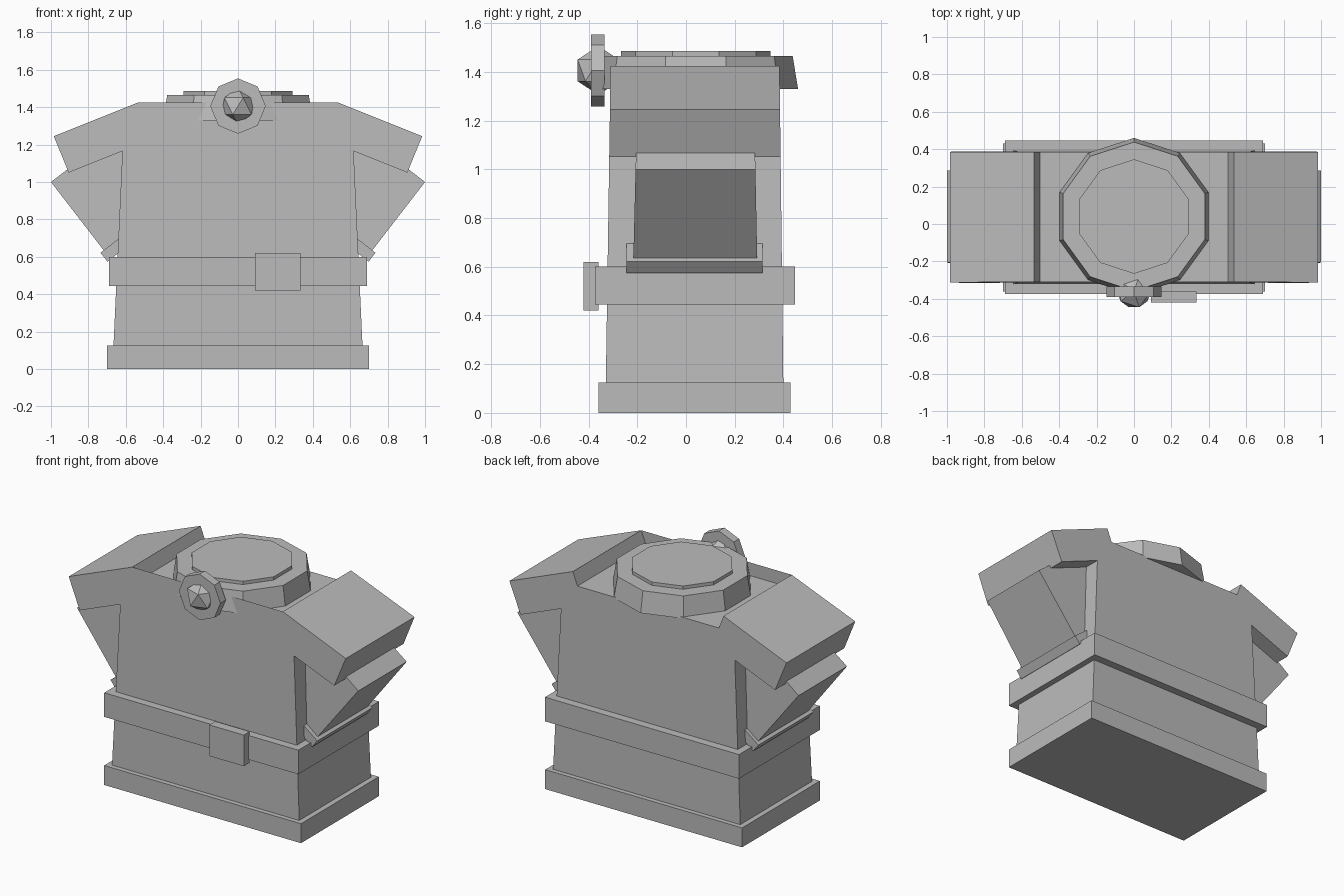
import bpy, bmesh, math
from mathutils import Matrix, Vector

if "Cube" in bpy.data.objects:
    bpy.data.objects.remove(bpy.data.objects["Cube"])

GREY = (0.5, 0.5, 0.5, 1)
mat = bpy.data.materials.new("plain grey")
mat.use_nodes = True
mat.diffuse_color = GREY
mat.node_tree.nodes["Principled BSDF"].inputs["Base Color"].default_value = GREY


def finish(name, bm):
    """Turn a bmesh into a flat-shaded grey object."""
    bmesh.ops.recalc_face_normals(bm, faces=bm.faces)
    mesh = bpy.data.meshes.new(name)
    bm.to_mesh(mesh)
    bm.free()
    mesh.materials.append(mat)
    obj = bpy.data.objects.new(name, mesh)
    bpy.context.collection.objects.link(obj)
    return obj


def box(name, x, y, z):
    bm = bmesh.new()
    bmesh.ops.create_cube(bm, size=1)
    for v in bm.verts:
        v.co = [r[0] if c < 0 else r[1] for c, r in zip(v.co, (x, y, z))]
    return finish(name, bm)


def slab(name, outline, front, back):
    """Extrude an x-z outline between front(z) and back(z)."""
    bm = bmesh.new()
    rings = [[bm.verts.new((x, depth(z), z)) for x, z in outline]
             for depth in (front, back)]
    n = len(outline)
    for ring in rings:
        bm.faces.new(ring)
    for i in range(n):
        j = (i + 1) % n
        bm.faces.new((rings[0][i], rings[0][j], rings[1][j], rings[1][i]))
    bmesh.ops.triangulate(bm, faces=[f for f in bm.faces if len(f.verts) > 4])
    return finish(name, bm)


def disc(name, sides, r_low, r_high, depth, matrix):
    bm = bmesh.new()
    bmesh.ops.create_cone(bm, cap_ends=True, segments=sides, radius1=r_low,
                          radius2=r_high, depth=depth, matrix=matrix)
    return finish(name, bm)


# Tunic body with short, sloping shoulder sleeves
half = [(0.67, 0.03), (0.618, 1.165), (0.905, 1.05),
        (0.985, 1.245), (0.535, 1.425), (0.503, 1.34)]
outline = half + [(-x, z) for x, z in reversed(half)]
slab("tunic", outline, lambda z: -0.331 + 0.015 * z, lambda z: 0.401 - 0.012 * z)

# Hem, belt and buckle
box("hem", (-0.7, 0.7), (-0.36, 0.43), (0, 0.125))
box("belt", (-0.69, 0.69), (-0.373, 0.447), (0.445, 0.6))
box("buckle", (0.09, 0.335), (-0.42, -0.36), (0.42, 0.62))

# Folded forearms and cuffs, running from the elbow in to the hip
along, across = Vector((0.61, -0.79)), Vector((0.79, 0.61))


def arm_outline(corner, length, width, side):
    c = Vector(corner)
    pts = (c, c + along * length, c + along * length + across * width, c + across * width)
    return [(p.x * -side, p.y) for p in pts]


for side, label in ((1, "left"), (-1, "right")):
    slab(label + "_forearm", arm_outline((-1, 1), 0.47, 0.45, side),
         lambda z: -0.232 + 0.025 * z, lambda z: 0.305 - 0.02 * z)
    slab(label + "_cuff", arm_outline((-0.735, 0.622), 0.06, 0.3, side),
         lambda z: -0.245, lambda z: 0.315)

# Ten-sided collar and neck plug
disc("collar", 10, 0.42, 0.398, 0.135, Matrix.Translation((0, 0.04, 1.3975)))
disc("neck", 10, 0.306, 0.306, 0.1, Matrix.Translation((0, 0.04, 1.436)))

# Brooch: eight-sided plate and faceted gem
turn = Matrix.Rotation(math.pi / 2, 4, 'X')
disc("brooch_plate", 8, 0.148, 0.148, 0.055,
     Matrix.Translation((0, -0.3625, 1.406)) @ turn)
bm = bmesh.new()
bmesh.ops.create_icosphere(bm, subdivisions=1, radius=0.1,
                           matrix=Matrix.Translation((0, -0.36, 1.406)))
finish("brooch_gem", bm)
